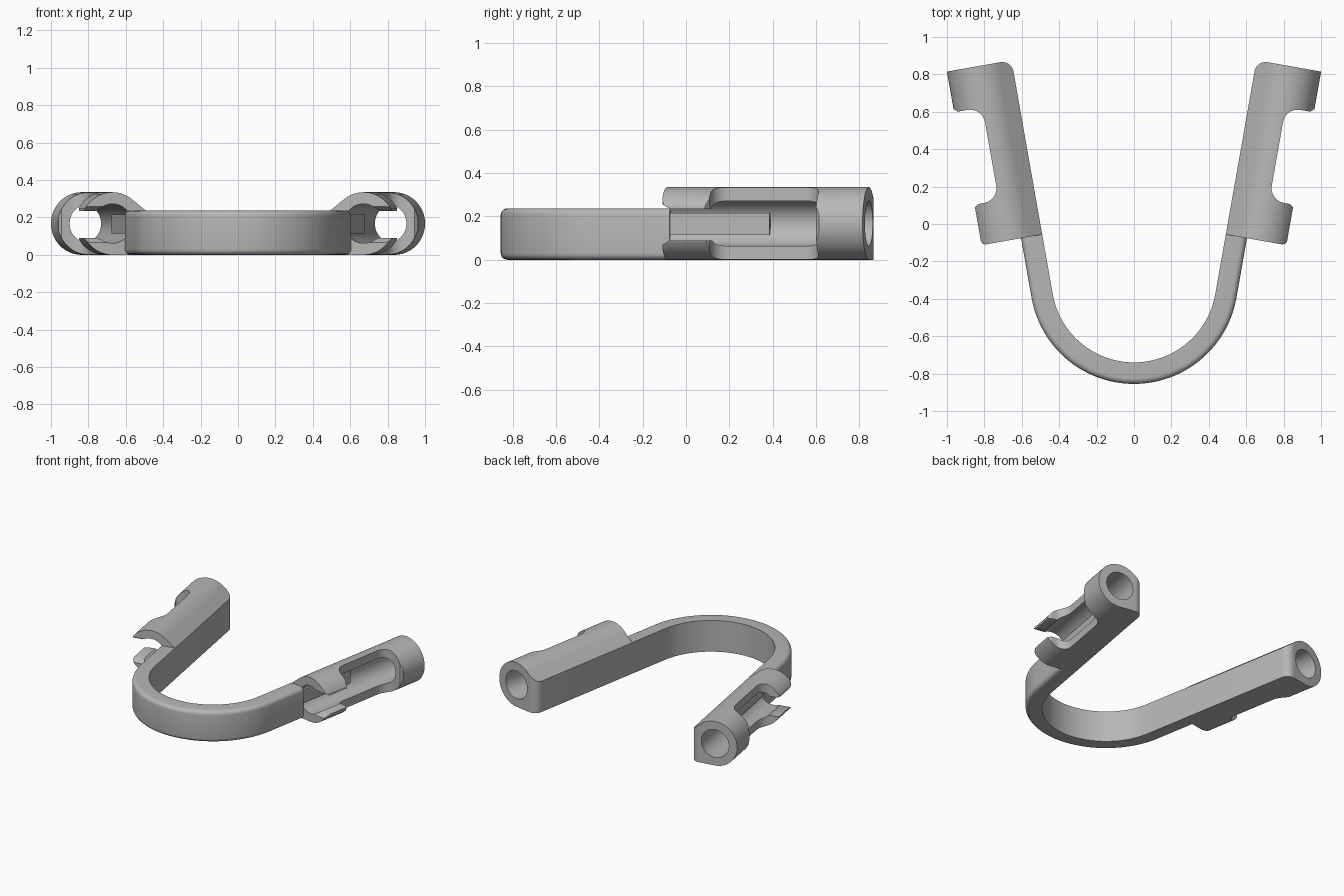
import bpy, bmesh
from math import sin, cos, radians
from mathutils import Matrix, Vector

cube = bpy.data.objects.get("Cube")
if cube:
    bpy.data.objects.remove(cube)

grey = bpy.data.materials.new("plain_grey")
grey.use_nodes = True
grey.diffuse_color = (0.47, 0.47, 0.47, 1)
grey.node_tree.nodes["Principled BSDF"].inputs["Base Color"].default_value = (0.47, 0.47, 0.47, 1)

TILT = radians(10)      # splay of each arm
WALL = 0.493            # inner wall distance in the arm frame
FRONT, BACK = 0.03, 0.976
AXIS, MID, RAD, BORE = 0.676, 0.1675, 0.1675, 0.105


def arc(cx, cy, r, start, end, n):
    angles = [radians(start + (end - start) * i / n) for i in range(n + 1)]
    return [(cx + r * cos(t), cy + r * sin(t)) for t in angles]


def finish(name, bm):
    bmesh.ops.recalc_face_normals(bm, faces=bm.faces)
    mesh = bpy.data.meshes.new(name)
    bm.to_mesh(mesh)
    bm.free()
    mesh.materials.append(grey)
    obj = bpy.data.objects.new(name, mesh)
    bpy.context.collection.objects.link(obj)
    return obj


def prism(name, outline, lo, hi, place):
    """Extrude a 2D outline; place maps (a, b, depth) to a point."""
    bm = bmesh.new()
    rings = [[bm.verts.new(place(a, b, d)) for a, b in outline] for d in (lo, hi)]
    bm.faces.new(rings[0])
    bm.faces.new(rings[1])
    for i in range(len(outline)):
        j = (i + 1) % len(outline)
        bm.faces.new((rings[0][i], rings[0][j], rings[1][j], rings[1][i]))
    return finish(name, bm)


def along(a, b, d):
    return (a, d, b)


def upward(a, b, d):
    return (a, b, d)


def outward(a, b, d):
    return (d, a, b)


def cut(obj, cutter, operation):
    mod = obj.modifiers.new("cut", 'BOOLEAN')
    mod.object, mod.operation, mod.solver = cutter, operation, 'EXACT'
    bpy.context.view_layer.update()
    evaluated = obj.evaluated_get(bpy.context.evaluated_depsgraph_get())
    mesh = bpy.data.meshes.new_from_object(evaluated)
    obj.modifiers.clear()
    obj.data = mesh
    bpy.data.objects.remove(cutter)


def smooth(obj):
    bpy.ops.object.select_all(action='DESELECT')
    obj.select_set(True)
    bpy.context.view_layer.objects.active = obj
    bpy.ops.object.shade_smooth_by_angle(angle=radians(30))


# U-shaped band: rounded outer edges swept round the bend and up both arms
HEIGHT, THICK, ROUND = 0.237, 0.115, 0.03
section = [(0, 0)]
section += arc(THICK - ROUND, ROUND, ROUND, -90, 0, 5)
section += arc(THICK - ROUND, HEIGHT - ROUND, ROUND, 0, 90, 5)
section += [(0, HEIGHT)]
centre, inner = Vector((0, -0.299, 0)), 0.441
straight = FRONT + 0.299 * cos(TILT)
stations = [(190, -1)] + [(190 + 160 * i / 48, 0) for i in range(49)] + [(350, 1)]
bm = bmesh.new()
rings = []
for angle, side in stations:
    t = radians(angle)
    shift = Vector((side * sin(TILT), cos(TILT), 0)) * straight * abs(side)
    ring = []
    for d, z in section:
        r = inner + d
        ring.append(bm.verts.new(centre + shift + Vector((r * cos(t), r * sin(t), z))))
    rings.append(ring)
for r0, r1 in zip(rings, rings[1:]):
    for i in range(len(section)):
        j = (i + 1) % len(section)
        bm.faces.new((r0[i], r0[j], r1[j], r1[i]))
bm.faces.new(rings[0])
bm.faces.new(rings[-1])
smooth(finish("curved_band", bm))

# Socket body: round on the outside, flat below, sloped to the inner wall
profile = [(0.45, 0)] + arc(AXIS, MID, RAD, -90, 129, 44) + [(0.45, 0.2)]
socket = prism("left_socket", profile, -0.1, 1.1, along)

# Plan shape: clip lips in front, side window in the middle, ring at the back
plan = [(WALL, FRONT), (0.80, FRONT), (0.815, 0.036), (0.822, 0.05), (0.822, 0.235), (0.80, 0.25)]
plan += arc(0.77, 0.33, 0.08, 270, 180, 10)
plan += arc(0.77, 0.675, 0.08, 180, 90, 10)
plan += [(0.825, 0.755), (0.838, 0.77), (0.9, 0.78), (0.9, BACK)]
plan += arc(0.553, 0.916, 0.06, 90, 180, 8)
cut(socket, prism("plan_cutter", plan, -0.1, 0.5, upward), 'INTERSECT')

# Bore through the whole length
circle = arc(AXIS, MID, BORE, 0, 360, 48)[:-1]
cut(socket, prism("bore_cutter", circle, -0.2, 1.2, along), 'DIFFERENCE')

# Flared opening between the two lips
slot = [(0, 0.05), (0.07, 0.09), (0.3, 0.09), (0.3, 0.235), (0.07, 0.235), (0, 0.275)]
cut(socket, prism("slot_cutter", slot, 0.7, 0.95, outward), 'DIFFERENCE')

# Tongue of the band running inside the bore
tongue = prism("left_tongue", [(0.52, 0.0), (0.6, 0.0), (0.6, 0.496), (0.52, 0.496)],
               0.115, 0.215, upward)

# Splay the left parts, then mirror them to the right
for part in (socket, tongue):
    part.data.transform(Matrix.Rotation(-TILT, 4, 'Z'))
    twin = part.copy()
    twin.name = part.name.replace("left", "right")
    twin.data = part.data.copy()
    twin.data.transform(Matrix.Scale(-1, 4, (1, 0, 0)))
    twin.data.flip_normals()
    bpy.context.collection.objects.link(twin)
    smooth(part)
    smooth(twin)
